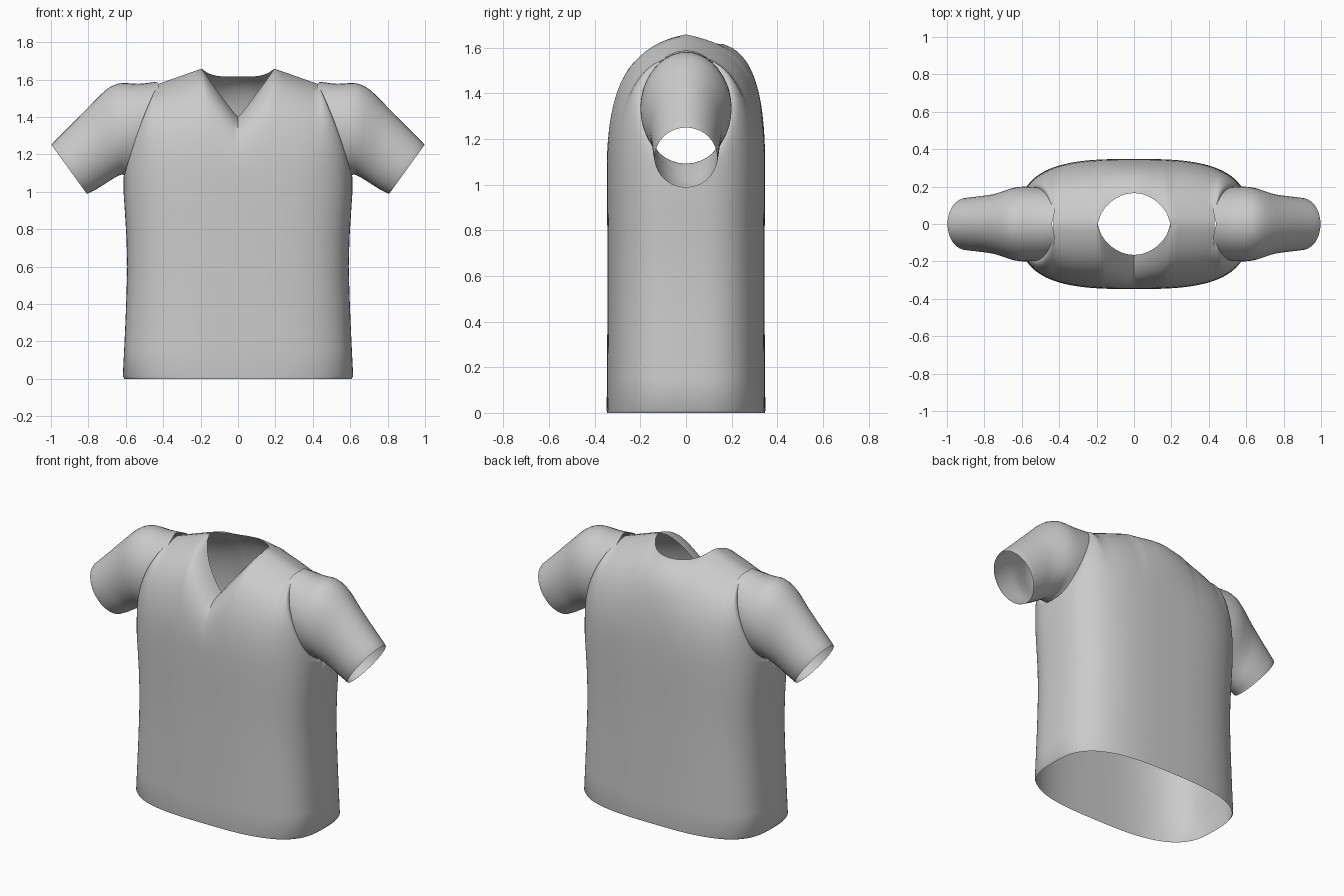
import bpy, bmesh
from math import sin, cos, pi, radians
from mathutils import Vector

cube = bpy.data.objects.get("Cube")
if cube:
    bpy.data.objects.remove(cube)

cloth = bpy.data.materials.new("light grey cloth")
cloth.use_nodes = True
grey = (0.6, 0.6, 0.6, 1)
cloth.diffuse_color = grey
cloth.node_tree.nodes["Principled BSDF"].inputs["Base Color"].default_value = grey

CHEST = 1.08      # height where the body starts closing towards the shoulders
NECK, SHOULDER = 0.195, 0.43
# half width of the body at each height; the first two rows are the rolled hem
BODY = [(0, .606), (.012, .616), (.15, .609), (.3, .602), (.45, .596), (.6, .592),
        (.75, .596), (.88, .604), (1.0, .612), (CHEST, .612)]


def lerp(a, b, t):
    return a + (b - a) * t


def add_object(name, columns, mirror_body=False, closed=False):
    """Skin a list of equally long point columns."""
    bm = bmesh.new()
    grid = [[bm.verts.new(p) for p in col] for col in columns]
    pairs = list(zip(grid, grid[1:]))
    if closed:
        pairs.append((grid[-1], grid[0]))
    for a, b in pairs:
        for i in range(len(a) - 1):
            bm.faces.new((a[i], b[i], b[i + 1], a[i + 1]))
    if mirror_body:
        twin = bmesh.ops.duplicate(bm, geom=bm.verts[:] + bm.edges[:] + bm.faces[:])
        for v in twin["geom"]:
            if isinstance(v, bmesh.types.BMVert):
                v.co.x = -v.co.x
        bmesh.ops.reverse_faces(bm, faces=[f for f in twin["geom"]
                                           if isinstance(f, bmesh.types.BMFace)])
    bmesh.ops.remove_doubles(bm, verts=bm.verts[:], dist=0.0005)
    bmesh.ops.recalc_face_normals(bm, faces=bm.faces[:])
    mesh = bpy.data.meshes.new(name)
    bm.to_mesh(mesh)
    bm.free()
    mesh.materials.append(cloth)
    obj = bpy.data.objects.new(name, mesh)
    bpy.context.collection.objects.link(obj)
    bpy.ops.object.select_all(action='DESELECT')
    obj.select_set(True)
    bpy.context.view_layer.objects.active = obj
    bpy.ops.object.shade_smooth_by_angle(angle=radians(50))
    return obj


def top_edge(side):
    """Ring position (sine of its angle) and border point, from centre to armpit."""
    out = []
    for i in range(11):                                   # neckline
        f = i / 10
        y = side * 0.165 * (1 - f * f) ** 0.65
        z = lerp(1.40, 1.658, f ** 1.08) if side < 0 else 1.615 + 0.043 * f ** 4
        out.append(((f * NECK / .612) ** 1.5, Vector((f * NECK, y, z))))
    for i in range(1, 7):                                 # shoulder seam
        f = i / 6
        x = lerp(NECK, SHOULDER, f)
        out.append(((x / .612) ** 1.5, Vector((x, 0, lerp(1.658, 1.575, f)))))
    for i in range(1, 19):                                # armhole
        f = i / 18
        start = 0.631
        a = f * pi
        p = Vector((lerp(SHOULDER, .605, (1 - cos(a)) / 2), side * .18 * sin(a),
                    1.3275 + .2475 * cos(a)))
        out.append((sin(lerp(start, pi / 2, f)), p))
    return out


def body_columns(side):
    columns = []
    for s, end in top_edge(side):
        c = max(0, 1 - s * s) ** 0.5
        ring = lambda w, z: Vector((w * s ** (2 / 3), side * (w / .612) ** .3 * .347 * c ** (2 / 3), z))
        col = [ring(w, z) for z, w in BODY]
        # curve from the chest over to the border
        p0 = col[-1]
        rise = end.z - p0.z
        p1 = p0 + Vector((0, 0, rise * .68))
        p2 = end.lerp(p0, .63)
        p2.z = end.z - rise * .07
        for k in range(1, 17):
            t = k / 16
            u = 1 - t
            col.append(p0 * u ** 3 + p1 * 3 * u * u * t + p2 * 3 * u * t * t + end * t ** 3)
        columns.append(col)
    return columns


# body: front and back panels joined at the side, then mirrored
add_object("shirt_body", body_columns(-1) + body_columns(1)[::-1], mirror_body=True)

# sleeve rings: top x, top z, bottom x, bottom z, half depth
SLEEVE = [(.44, 1.588, .59, 1.08, .192), (.53, 1.577, .62, 1.092, .2),
          (.63, 1.58, .65, 1.08, .194), (.705, 1.545, .68, 1.062, .178),
          (.80, 1.452, .715, 1.04, .158), (.90, 1.35, .76, 1.012, .148),
          (.99, 1.26, .8, .992, .14), (.997, 1.25, .807, .987, .137)]
SIDES = 40


def sleeve_columns(side):
    columns = []
    for j in range(SIDES):
        a = 2 * pi * j / SIDES
        pts = []
        for i, (tx, tz, bx, bz, depth) in enumerate(SLEEVE):
            f = (1 - cos(a)) / 2
            x = lerp(tx, bx, f)
            if i == 0:                                    # cap reaches over the shoulder
                x -= .06 * abs(sin(a)) * (1 - f)
            pts.append(Vector((side * x, depth * sin(a), lerp(tz, bz, f))))
        # smooth the rows between the rings
        col = []
        for i in range(len(pts) - 1):
            q = [pts[max(i - 1, 0)], pts[i], pts[i + 1], pts[min(i + 2, len(pts) - 1)]]
            for t in (0, 1 / 3, 2 / 3):
                m0, m1 = (q[2] - q[0]) / 2, (q[3] - q[1]) / 2
                col.append(q[1] * (2*t**3 - 3*t*t + 1) + m0 * (t**3 - 2*t*t + t)
                           + q[2] * (3*t*t - 2*t**3) + m1 * (t**3 - t*t))
            if i == len(pts) - 3:
                col.append(pts[i + 1])
                col.append(pts[i + 2])
                break
        columns.append(col)
    return columns


for name, side in (("left_sleeve", 1), ("right_sleeve", -1)):
    add_object(name, sleeve_columns(side), closed=True)
